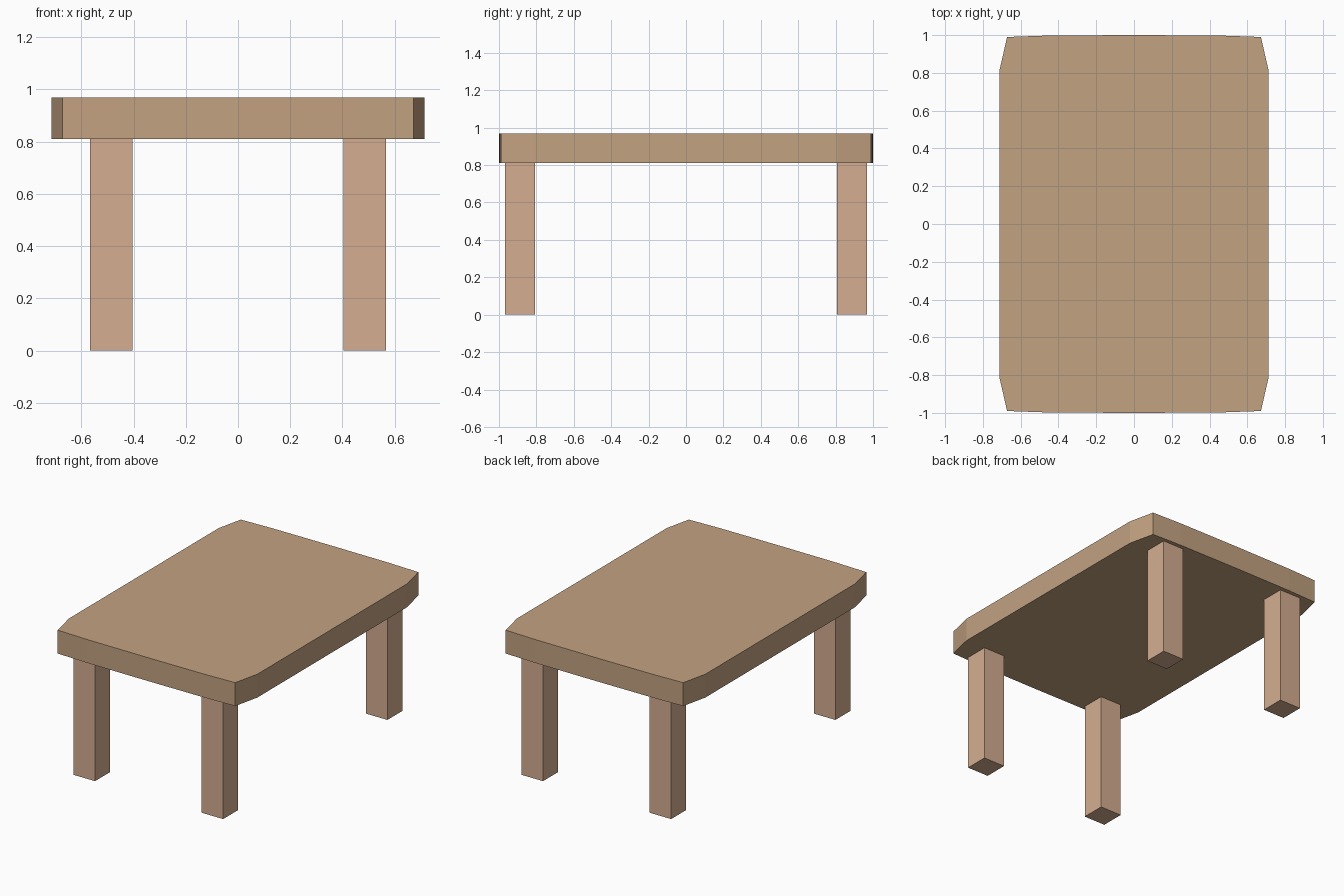
import bpy, bmesh

if "Cube" in bpy.data.objects:
    bpy.data.objects.remove(bpy.data.objects["Cube"])

def material(name, color):
    m = bpy.data.materials.new(name)
    m.diffuse_color = (*color, 1)
    m.use_nodes = True
    m.node_tree.nodes["Principled BSDF"].inputs["Base Color"].default_value = m.diffuse_color
    return m

def prism(name, outline, z0, z1, mat):
    bm = bmesh.new()
    face = bm.faces.new([bm.verts.new((x, y, z0)) for x, y in outline])
    ext = bmesh.ops.extrude_face_region(bm, geom=[face])
    top = [v for v in ext["geom"] if isinstance(v, bmesh.types.BMVert)]
    bmesh.ops.translate(bm, verts=top, vec=(0, 0, z1 - z0))
    bmesh.ops.recalc_face_normals(bm, faces=bm.faces)
    mesh = bpy.data.meshes.new(name)
    bm.to_mesh(mesh)
    bm.free()
    mesh.materials.append(mat)
    ob = bpy.data.objects.new(name, mesh)
    bpy.context.collection.objects.link(ob)
    return ob

top_wood = material("top_wood", (0.54, 0.36, 0.22))
leg_wood = material("leg_wood", (0.66, 0.42, 0.28))

# Table top: quarter outline mirrored to all four corners
quarter = [(0.713, 0.81), (0.672, 0.99), (0.45, 0.998)]
back = quarter + [(-x, y) for x, y in reversed(quarter)]
outline = back + [(-x, -y) for x, y in back]
# slight bow at the middle of each short end
outline.insert(3, (0, 1.0))
outline.insert(10, (0, -1.0))
prism("table_top", outline, 0.81, 0.97, top_wood)

# Square legs
for sx, side in ((-1, "left"), (1, "right")):
    for sy, end in ((-1, "front"), (1, "back")):
        cx, cy, h = sx * 0.485, sy * 0.888, 0.081
        square = [(cx - h, cy - h), (cx + h, cy - h), (cx + h, cy + h), (cx - h, cy + h)]
        prism(f"{end}_{side}_leg", square, 0, 0.81, leg_wood)
